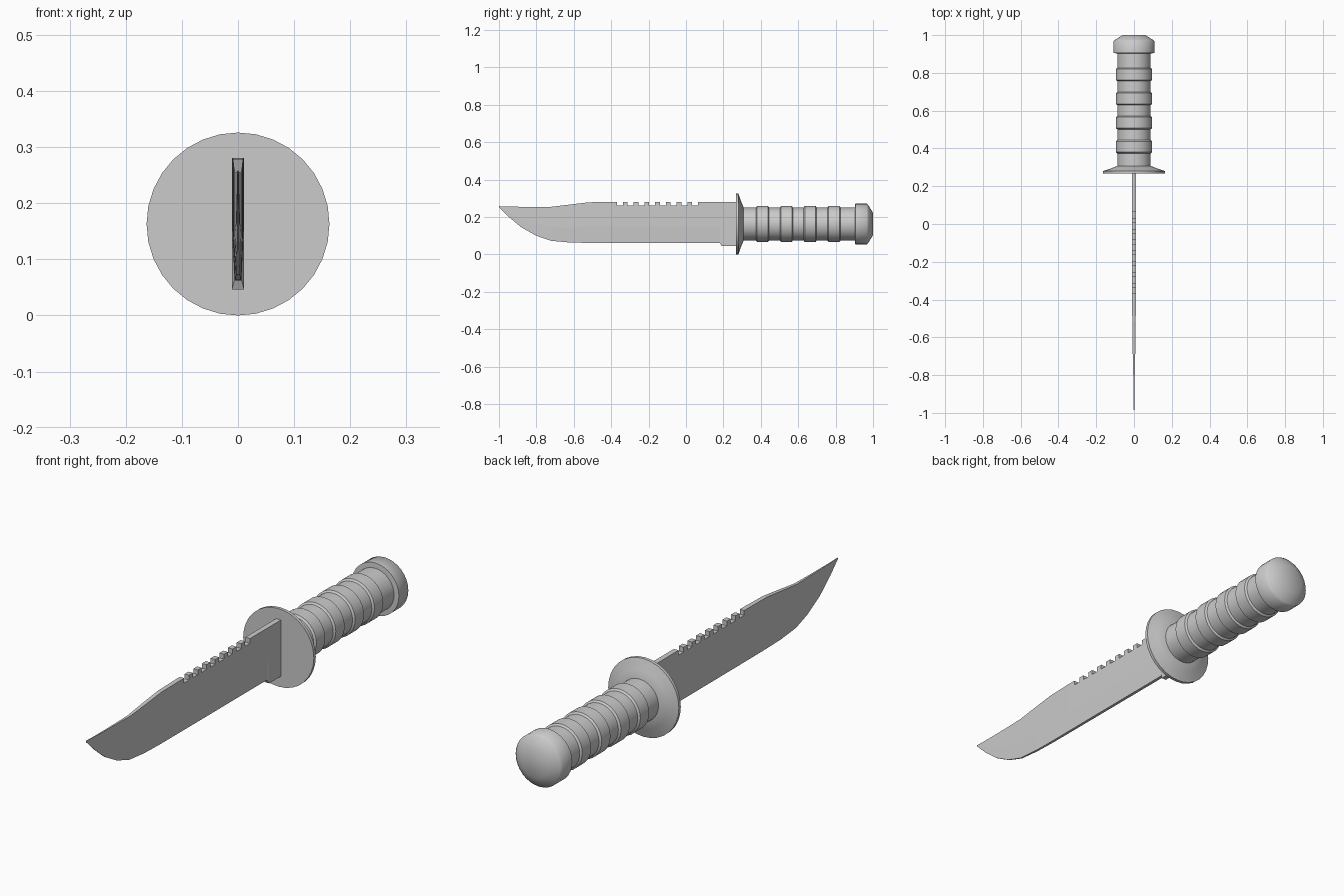
import bpy, bmesh, math
from mathutils import Matrix, Vector

if "Cube" in bpy.data.objects:
    bpy.data.objects.remove(bpy.data.objects["Cube"])

AXIS_Z = 0.163   # height of the handle axis
SEGMENTS = 32

steel = bpy.data.materials.new("grey steel")
steel.diffuse_color = (0.6, 0.6, 0.6, 1)
steel.use_nodes = True
steel.node_tree.nodes["Principled BSDF"].inputs["Base Color"].default_value = steel.diffuse_color


def finish(name, bm, angle=None):
    bmesh.ops.recalc_face_normals(bm, faces=bm.faces)
    mesh = bpy.data.meshes.new(name)
    bm.to_mesh(mesh)
    bm.free()
    mesh.materials.append(steel)
    obj = bpy.data.objects.new(name, mesh)
    bpy.context.collection.objects.link(obj)
    if angle:
        bpy.ops.object.select_all(action='DESELECT')
        obj.select_set(True)
        bpy.context.view_layer.objects.active = obj
        bpy.ops.object.shade_smooth_by_angle(angle=math.radians(angle))
    return obj


def lathe(name, profile, angle=40):
    """Turn a closed (y, radius) profile around the handle axis."""
    bm = bmesh.new()
    rings = []
    for y, r in profile:
        rings.append([bm.verts.new((r * math.sin(a), y, AXIS_Z + r * math.cos(a)))
                      for a in (2 * math.pi * i / SEGMENTS for i in range(SEGMENTS))])
    for a, b in zip(rings, rings[1:]):
        for i in range(SEGMENTS):
            j = (i + 1) % SEGMENTS
            bm.faces.new((a[i], a[j], b[j], b[i]))
    bm.faces.new(rings[0])
    bm.faces.new(rings[-1])
    return finish(name, bm, angle)


# Round guard, flat in front and coned behind
lathe("guard", [(0.267, 0.163), (0.28, 0.163), (0.295, 0.12), (0.307, 0.09)])

# Grip with four raised bands
grip = [(0.30, 0.088)]
for k in range(4):
    y = 0.38 + 0.1275 * k
    grip += [(y - 0.006, 0.088), (y, 0.096), (y + 0.058, 0.096), (y + 0.064, 0.088)]
grip.append((0.92, 0.088))
lathe("grip", grip, 50)

# Pommel with a domed end
lathe("pommel", [(0.903, 0.088), (0.905, 0.109), (0.967, 0.109), (0.974, 0.102), (1.0, 0.06)], 60)

# Blade: stations of y, bottom z, top z, half thickness
stations = [
    (-1.00, 0.252, 0.258, 0.001), (-0.95, 0.203, 0.256, 0.002),
    (-0.88, 0.145, 0.255, 0.003), (-0.80, 0.100, 0.255, 0.004),
    (-0.72, 0.073, 0.255, 0.006), (-0.62, 0.064, 0.267, 0.008),
    (-0.52, 0.062, 0.279, 0.009), (-0.40, 0.062, 0.281, 0.010),
    (0.182, 0.062, 0.281, 0.011), (0.190, 0.046, 0.281, 0.011),
    (0.27, 0.046, 0.281, 0.011),
]
bm = bmesh.new()
rows = []
for y, low, top, t in stations:
    mid = low + 0.4 * (top - low)
    edge = t if y > 0.185 else t * 0.6
    rows.append([bm.verts.new((x, y, z)) for x, z in
                 ((-t, top), (t, top), (t, mid), (edge, low), (-edge, low), (-t, mid))])
for a, b in zip(rows, rows[1:]):
    for i in range(6):
        j = (i + 1) % 6
        bm.faces.new((a[i], a[j], b[j], b[i]))
bm.faces.new(rows[0])
bm.faces.new(rows[-1])
blade = finish("blade", bm)

# Saw notches along the spine
bm = bmesh.new()
for k in range(8):
    centre = Vector((0, -0.353 + 0.0573 * k, 0.282))
    size = Matrix.Diagonal((0.1, 0.032, 0.042, 1))
    bmesh.ops.create_cube(bm, size=1, matrix=Matrix.Translation(centre) @ size)
cutter = finish("notch_cutter", bm)
cutter.hide_render = True
cutter.hide_viewport = True
cut = blade.modifiers.new("spine notches", 'BOOLEAN')
cut.operation = 'DIFFERENCE'
cut.solver = 'EXACT'
cut.object = cutter
